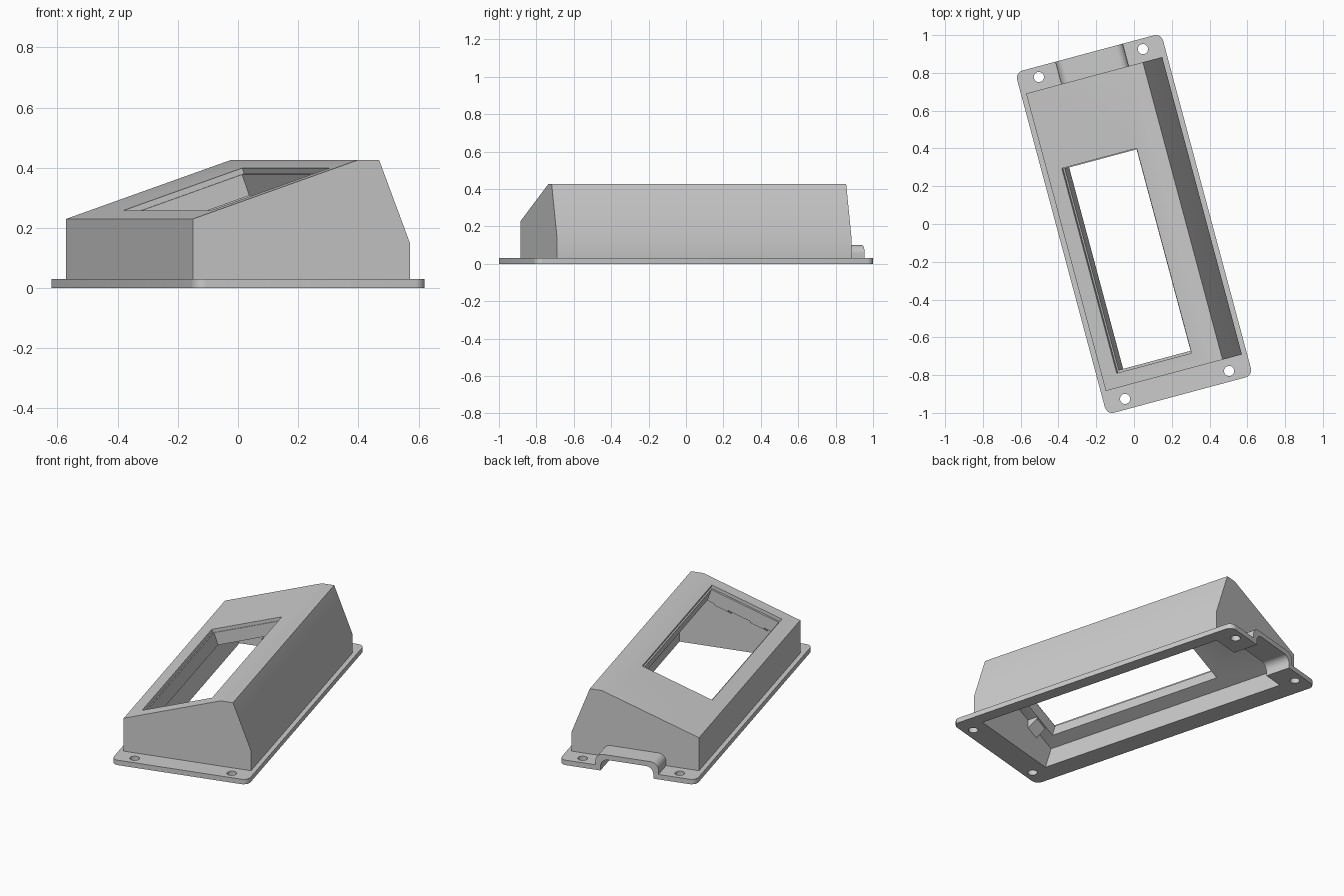
import bpy, bmesh, math
from mathutils import Matrix

if "Cube" in bpy.data.objects:
    bpy.data.objects.remove(bpy.data.objects["Cube"])

TURN = Matrix.Rotation(math.radians(15), 4, 'Z')   # whole model sits turned on the ground
SLOPE = math.atan2(0.197, 0.57)                    # tilt of the roof panel
THICK = 0.10                                       # upright thickness of the roof panel

grey = bpy.data.materials.new("plain_grey")
grey.diffuse_color = (0.6, 0.6, 0.6, 1)
grey.use_nodes = True
grey.node_tree.nodes["Principled BSDF"].inputs["Base Color"].default_value = grey.diffuse_color


def loft(name, a, b):
    """Solid between two matching outlines of 3D points."""
    bm = bmesh.new()
    va, vb = [bm.verts.new(p) for p in a], [bm.verts.new(p) for p in b]
    n = len(va)
    bm.faces.new(va)
    bm.faces.new(vb[::-1])
    for i in range(n):
        bm.faces.new((va[i], vb[i], vb[(i + 1) % n], va[(i + 1) % n]))
    bmesh.ops.recalc_face_normals(bm, faces=bm.faces)
    me = bpy.data.meshes.new(name)
    bm.to_mesh(me)
    bm.free()
    me.materials.append(grey)
    ob = bpy.data.objects.new(name, me)
    bpy.context.collection.objects.link(ob)
    return ob


def along_y(name, profile, y0, y1):
    return loft(name, [(x, y0, z) for x, z in profile], [(x, y1, z) for x, z in profile])


def along_z(name, outline, z0, z1):
    return loft(name, [(x, y, z0) for x, y in outline], [(x, y, z1) for x, y in outline])


def arc(cx, cy, r, a0, a1, n=8):
    return [(cx + r * math.cos(math.radians(a0 + (a1 - a0) * i / n)),
             cy + r * math.sin(math.radians(a0 + (a1 - a0) * i / n))) for i in range(n + 1)]


def boolean(ob, others, op='DIFFERENCE'):
    for o in others:
        m = ob.modifiers.new(op.title(), 'BOOLEAN')
        m.operation, m.solver, m.object = op, 'EXACT', o
        bpy.context.view_layer.update()
        deps = bpy.context.evaluated_depsgraph_get()
        me = bpy.data.meshes.new_from_object(ob.evaluated_get(deps))
        ob.modifiers.clear()
        ob.data = me


def tunnel_profile(x0, x1, z0, top, r):
    return [(x1, z0)] + arc(x1 - r, top - r, r, 0, 90) + arc(x0 + r, top - r, r, 90, 180) + [(x0, z0)]


def roof_z(x):
    return 0.23 + (x + 0.373) * math.tan(SLOPE)


# Housing with sloped roof and leaning right side
housing = along_y("housing", [(-0.373, 0.03), (-0.373, 0.23), (0.195, 0.426), (0.267, 0.426),
                              (0.373, 0.15), (0.373, 0.03)], -0.815, 0.815)

# Flange plate with rounded corners
A, B, R = 0.40, 0.9375, 0.04
outline = []
for sx, sy, a in ((1, 1, 0), (-1, 1, 90), (-1, -1, 180), (1, -1, 270)):
    outline += arc(sx * (A - R), sy * (B - R), R, a, a + 90)
flange = along_z("flange", outline, 0, 0.03)

# Cable arch over the back edge
arch = along_y("cable_arch", tunnel_profile(-0.18, 0.19, 0, 0.10, 0.045), 0.80, B)
boolean(flange, [arch], 'UNION')

# Hollow interior under a thick roof, left wall leaning inward at the bottom
cavity = along_y("cavity_cutter", [(-0.277, -0.02), (-0.277, 0), (-0.333, roof_z(-0.333) - THICK),
                                   (0.195, roof_z(0.195) - THICK), (0.258, 0.326),
                                   (0.328, 0.145), (0.325, -0.02)], -0.79, 0.785)
tunnel = along_y("tunnel_cutter", tunnel_profile(-0.15, 0.16, -0.02, 0.07, 0.045), 0.70, 1.0)


# Window cut square to the roof: shallow recess, then a slightly smaller opening
def window_ring(x0, x1, y0, y1, depth):
    return [(x + depth * math.sin(SLOPE), y, roof_z(x) - depth * math.cos(SLOPE))
            for x, y in ((x0, y0), (x1, y0), (x1, y1), (x0, y1))]


def window_cut(name, edges, d0, d1):
    return loft(name, window_ring(*edges, d0), window_ring(*edges, d1))


recess = window_cut("window_recess_cutter", (-0.293, 0.117, -0.739, 0.383), -0.03, 0.02)
window = window_cut("window_cutter", (-0.285, 0.109, -0.726, 0.378), -0.02, 0.13)

# Screw holes in the flange corners
holes = [along_z("screw_hole_cutter", [(sx * 0.285 + x, sy * 0.882 + y)
                                       for x, y in arc(0, 0, 0.027, 0, 345, 23)], -0.1, 0.1)
         for sx in (-1, 1) for sy in (-1, 1)]

boolean(housing, [cavity, tunnel, recess, window])
boolean(flange, [cavity, tunnel] + holes)

# Wedge brackets under the roof at the front end
brackets = []
for x in (-0.15, 0.06):
    sides = []
    for xx in (x - 0.04, x + 0.04):
        t = roof_z(xx) - THICK + 0.001
        sides.append([(xx, -0.792, t), (xx, -0.73, t), (xx, -0.73, t - 0.012), (xx, -0.792, t - 0.05)])
    brackets.append(loft("wedge_bracket", *sides))

for c in [arch, cavity, tunnel, recess, window] + holes:
    bpy.data.objects.remove(c)

# Turn everything and smooth the shallow bends
for ob in [housing, flange] + brackets:
    ob.data.transform(TURN)
    bpy.ops.object.select_all(action='DESELECT')
    ob.select_set(True)
    bpy.context.view_layer.objects.active = ob
    if ob not in brackets:
        bpy.ops.object.shade_smooth_by_angle(angle=math.radians(25))
